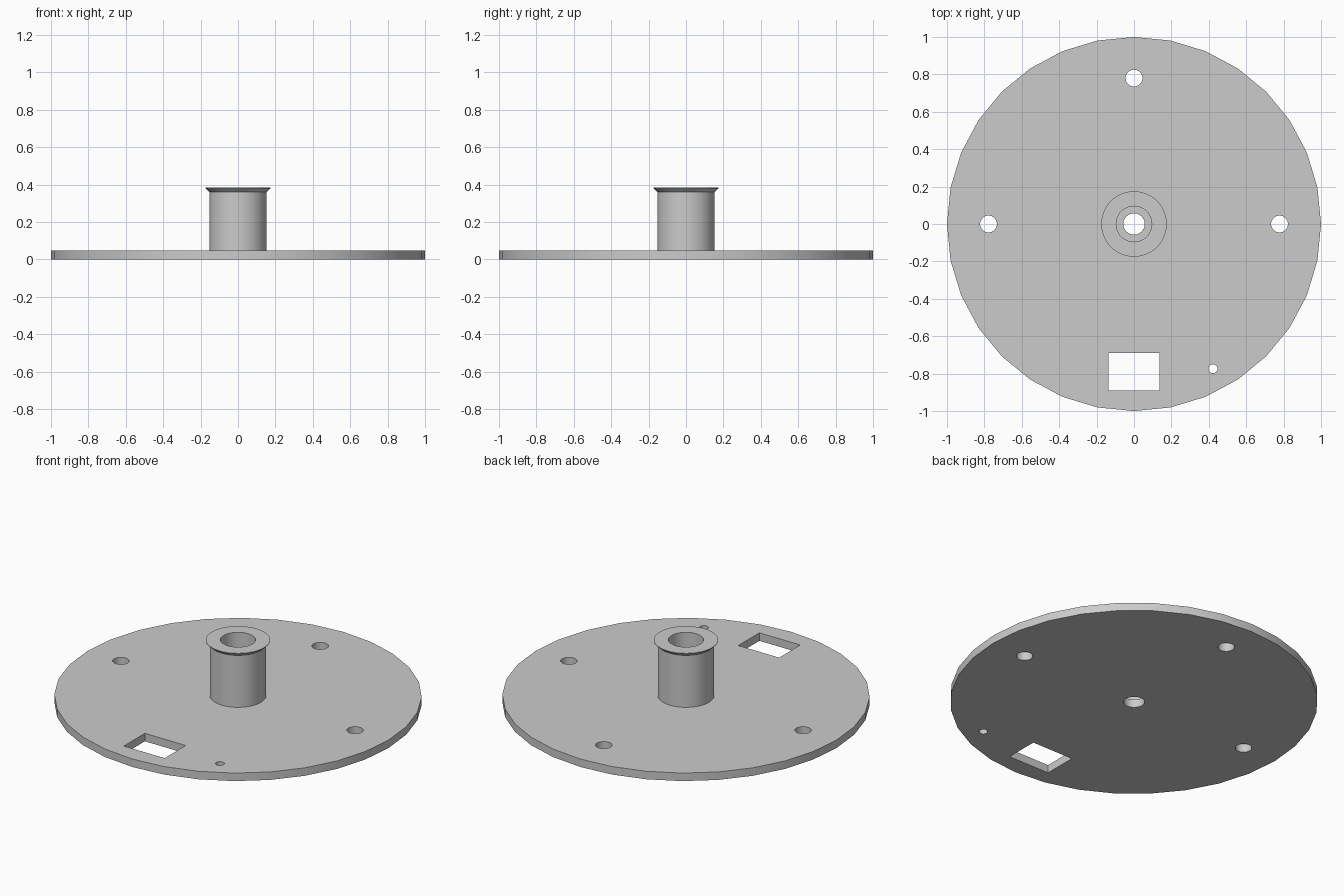
import bpy, bmesh, math
from mathutils import Matrix, Vector

cube = bpy.data.objects.get("Cube")
if cube:
    bpy.data.objects.remove(cube, do_unlink=True)

THICK = 0.048   # plate thickness
TOP = 0.383     # top of the hub

grey = bpy.data.materials.new("light_grey")
grey.use_nodes = True
grey.diffuse_color = (0.6, 0.6, 0.6, 1)
grey.node_tree.nodes["Principled BSDF"].inputs["Base Color"].default_value = (0.6, 0.6, 0.6, 1)


def make_object(name, bm):
    bmesh.ops.recalc_face_normals(bm, faces=bm.faces)
    mesh = bpy.data.meshes.new(name)
    bm.to_mesh(mesh)
    bm.free()
    mesh.materials.append(grey)
    obj = bpy.data.objects.new(name, mesh)
    bpy.context.collection.objects.link(obj)
    return obj


def add_cylinder(bm, x, y, z, radius, height, sides):
    bmesh.ops.create_cone(bm, cap_ends=True, segments=sides, radius1=radius,
                          radius2=radius, depth=height,
                          matrix=Matrix.Translation((x, y, z)))


def smooth(obj):
    bpy.ops.object.select_all(action='DESELECT')
    obj.select_set(True)
    bpy.context.view_layer.objects.active = obj
    bpy.ops.object.shade_smooth_by_angle(angle=math.radians(30))


# Round base plate
bm = bmesh.new()
add_cylinder(bm, 0, 0, THICK / 2, 1, THICK, 32)
plate = make_object("base_plate", bm)

# Cutter: mounting holes, centre hole, pin hole and rectangular window
bm = bmesh.new()
for x, y, r in [(-0.778, 0, 0.045), (0.778, 0, 0.045), (0, 0.78, 0.045),
                (0, 0, 0.057), (0.422, -0.774, 0.024)]:
    add_cylinder(bm, x, y, THICK / 2, r, 0.2, 32)
bmesh.ops.create_cube(bm, size=1, matrix=Matrix.Translation((0, -0.79, THICK / 2))
                      @ Matrix.Diagonal((0.272, 0.2, 0.2, 1)))
cutter = make_object("hole_cutter", bm)
cutter.hide_render = True

cut = plate.modifiers.new("holes", 'BOOLEAN')
cut.operation = 'DIFFERENCE'
cut.solver = 'EXACT'
cut.object = cutter
bpy.context.view_layer.objects.active = plate
bpy.ops.object.modifier_apply(modifier=cut.name)
bpy.data.objects.remove(cutter, do_unlink=True)
smooth(plate)

# Hollow hub with a flared lip, turned from its section
section = [(0.095, THICK - 0.01), (0.153, THICK - 0.01), (0.153, 0.36),
           (0.175, TOP - 0.003), (0.175, TOP), (0.095, TOP)]
bm = bmesh.new()
ring = [bm.verts.new((r, 0, z)) for r, z in section]
edges = [bm.edges.new((ring[i - 1], ring[i])) for i in range(len(ring))]
bmesh.ops.spin(bm, geom=ring + edges, cent=(0, 0, 0), axis=Vector((0, 0, 1)),
               angle=math.tau, steps=64, use_merge=True)
bmesh.ops.remove_doubles(bm, verts=bm.verts, dist=0.0001)
smooth(make_object("hub", bm))
